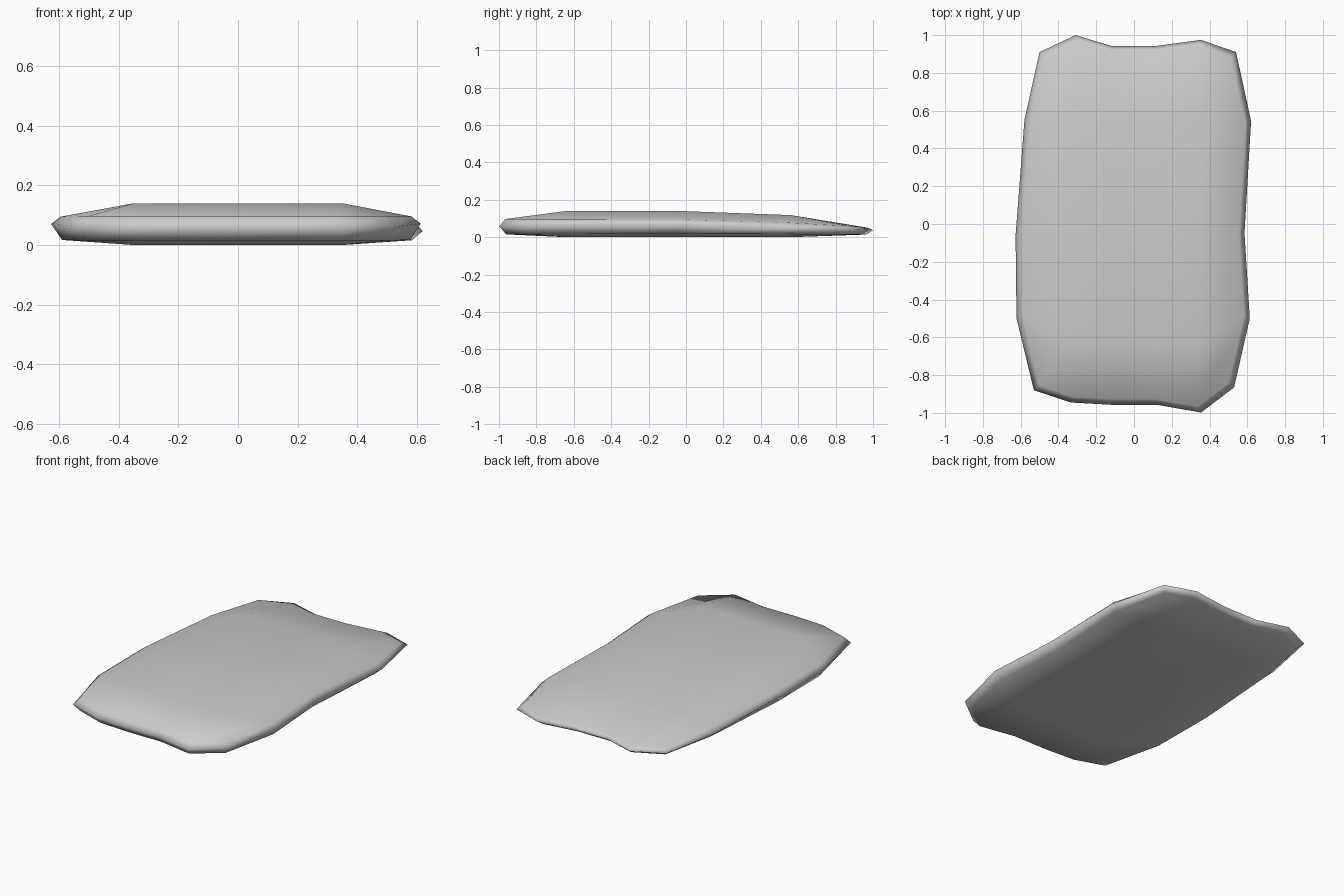
import bpy, bmesh
from mathutils import Vector

if "Cube" in bpy.data.objects:
    bpy.data.objects.remove(bpy.data.objects["Cube"])

# widest outline seen from above, as 6 columns by 5 rows of border points
FRONT = [(-.53, -.88), (-.335, -.945), (-.12, -.957), (.12, -.957), (.355, -.998), (.53, -.865)]
BACK = [(-.50, .91), (-.31, 1.0), (-.12, .943), (.12, .943), (.355, .975), (.54, .91)]
LEFT = [(-.622, -.5), (-.627, -.06), (-.58, .55)]
RIGHT = [(.613, -.5), (.585, -.05), (.62, .545)]
COLS, ROWS = 6, 5
INNER_X = [-.35, -.12, .12, .35]
INNER_Y = [-.64, -.03, .56]


def lerp_table(y, table):
    for (y0, z0), (y1, z1) in zip(table, table[1:]):
        if y <= y1:
            t = max(0, (y - y0) / (y1 - y0))
            return z0 + (z1 - z0) * t
    return table[-1][1]


def border(c, r):
    if r == 0:
        return Vector(FRONT[c])
    if r == ROWS - 1:
        return Vector(BACK[c])
    return Vector((LEFT if c == 0 else RIGHT)[r - 1])


def inset(p, amount):
    return Vector((p.x * (1 - amount / .62), p.y * (1 - amount / 1.0)))


def is_border(c, r):
    return c in (0, COLS - 1) or r in (0, ROWS - 1)


MID_Z = [(-1, .058), (-.5, .072), (0, .07), (.55, .047), (1, .038)]
RIM_Z = [(-.95, .097), (0, .095), (.55, .078), (.9, .058), (1, .048)]
CROWN_Z = [(-.64, .14), (-.03, .14), (.56, .118)]
BASE_Z = [(-1, .015), (0, .018), (1, .014)]

bm = bmesh.new()


# top or underside sheet: inset border plus inner grid
def sheet(rim_z, inner_z, amount, flip):
    v = {}
    for c in range(COLS):
        for r in range(ROWS):
            if is_border(c, r):
                p = inset(border(c, r), amount)
                z = lerp_table(p.y, rim_z)
            else:
                p = Vector((INNER_X[c - 1], INNER_Y[r - 1]))
                z = lerp_table(p.y, inner_z)
            v[c, r] = bm.verts.new((p.x, p.y, z))
    for c in range(COLS - 1):
        for r in range(ROWS - 1):
            q = [v[c, r], v[c + 1, r], v[c + 1, r + 1], v[c, r + 1]]
            bm.faces.new(q[::-1] if flip else q)
    return v


top = sheet(RIM_Z, CROWN_Z, .032, False)
bottom = sheet(BASE_Z, [(-1, 0), (.5, 0), (1, 0)], .036, True)

# rounded side wall joining the sheets through the widest outline
loop = ([(c, 0) for c in range(COLS)] + [(COLS - 1, r) for r in range(1, ROWS)]
        + [(c, ROWS - 1) for c in range(COLS - 2, -1, -1)] + [(0, r) for r in range(ROWS - 2, 0, -1)])
mid = {}
for k in loop:
    p = border(*k)
    mid[k] = bm.verts.new((p.x, p.y, lerp_table(p.y, MID_Z)))
for a, b in zip(loop, loop[1:] + loop[:1]):
    bm.faces.new((bottom[a], bottom[b], mid[b], mid[a]))
    bm.faces.new((mid[a], mid[b], top[b], top[a]))

bmesh.ops.recalc_face_normals(bm, faces=bm.faces)
for f in bm.faces:
    f.smooth = True
mesh = bpy.data.meshes.new("stone_slab")
bm.to_mesh(mesh)
bm.free()
slab = bpy.data.objects.new("stone_slab", mesh)
bpy.context.collection.objects.link(slab)
